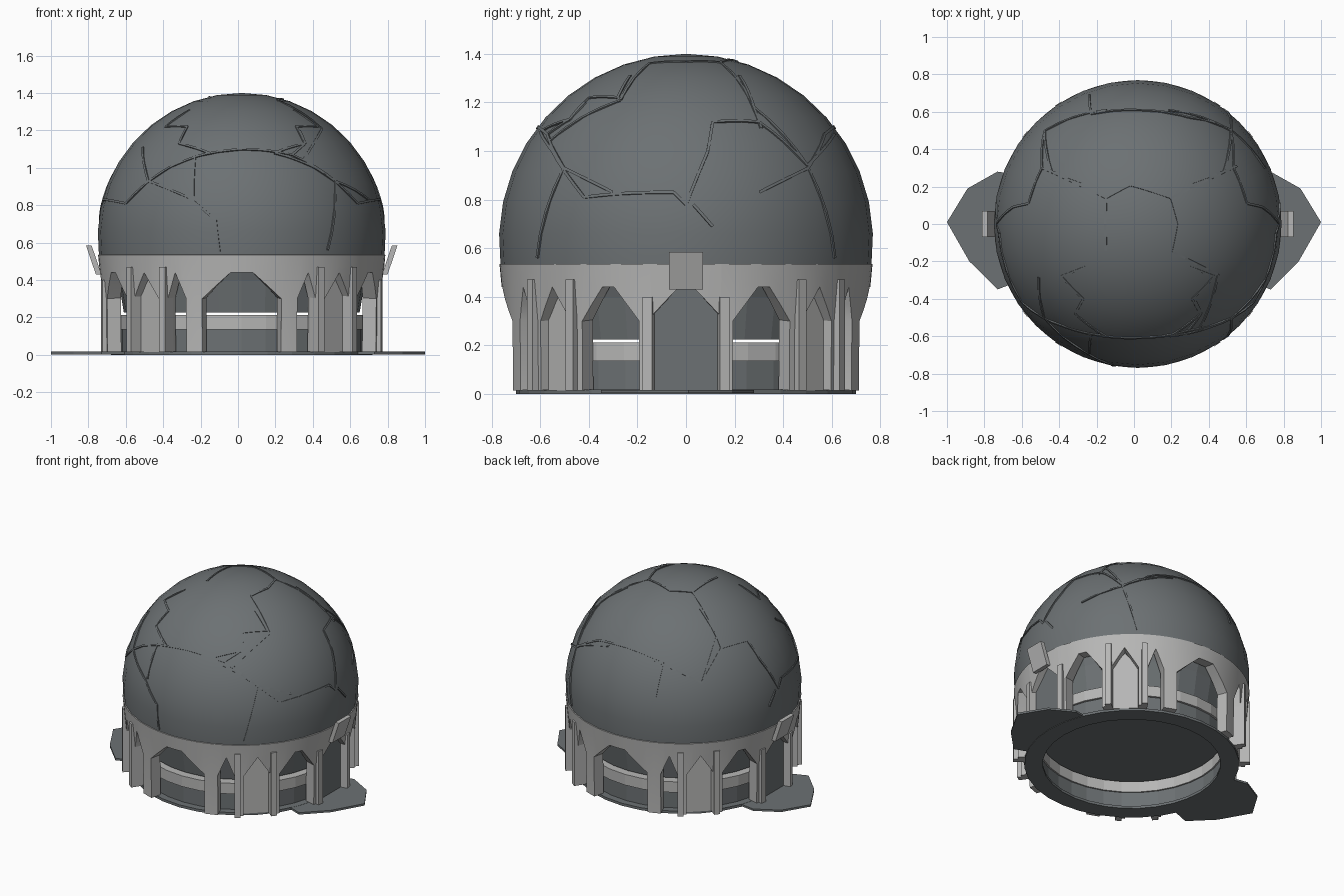
import bpy, bmesh, math
from mathutils import Vector

if "Cube" in bpy.data.objects:
    bpy.data.objects.remove(bpy.data.objects["Cube"])

CX, CZ, R = 0.02, 0.63, 0.77      # dome centre and radius


def mat(name, c):
    m = bpy.data.materials.new(name)
    m.diffuse_color = (*c, 1)
    m.use_nodes = True
    m.node_tree.nodes["Principled BSDF"].inputs["Base Color"].default_value = m.diffuse_color
    return m


SLATE = mat("slate grey", (0.15, 0.165, 0.172))
STONE = mat("pale stone", (0.47, 0.47, 0.465))


def finish(name, bm, material, smooth=False, thick=0, angle=30):
    bmesh.ops.remove_doubles(bm, verts=bm.verts, dist=1e-4)
    bmesh.ops.recalc_face_normals(bm, faces=bm.faces)
    me = bpy.data.meshes.new(name)
    bm.to_mesh(me)
    bm.free()
    ob = bpy.data.objects.new(name, me)
    bpy.context.collection.objects.link(ob)
    me.materials.append(material)
    bpy.ops.object.select_all(action='DESELECT')
    bpy.context.view_layer.objects.active = ob
    ob.select_set(True)
    if thick:
        s = ob.modifiers.new("thickness", 'SOLIDIFY')
        s.thickness, s.offset = thick, -1
        bpy.ops.object.modifier_apply(modifier=s.name)
    if smooth:
        bpy.ops.object.shade_smooth_by_angle(angle=math.radians(angle))
    return ob


def polar(deg, r, z):
    # angle 0 is the front (-y), 90 is +x
    a = math.radians(deg)
    return Vector((CX + r * math.sin(a), -r * math.cos(a), z))


def quad(bm, pts):
    bm.faces.new([bm.verts.new(p) for p in pts])


def lathe(name, profile, material, n=48, closed=False, smooth=True):
    bm = bmesh.new()
    pairs = list(zip(profile, profile[1:] + profile[:1]))
    if not closed:
        pairs.pop()
    for i in range(n):
        a, b = 360 * i / n, 360 * (i + 1) / n
        for (r0, z0), (r1, z1) in pairs:
            pts = [polar(a, r0, z0), polar(b, r0, z0), polar(b, r1, z1), polar(a, r1, z1)]
            if r1 < 1e-5:
                pts.pop()
            quad(bm, pts)
    return finish(name, bm, material, smooth)


def block(name, deg, half, r0, r1, z0, z1, material, lean=0, peak=0):
    # box centred on an angle, optionally leaning outward or with a gable top
    bm = bmesh.new()
    a = math.radians(deg)
    out, side = Vector((math.sin(a), -math.cos(a), 0)), Vector((math.cos(a), math.sin(a), 0))
    outline = [(-half, z0), (half, z0), (half, z1)]
    if peak:
        outline.append((0, z1 + peak))
    outline.append((-half, z1))
    rings = [[bm.verts.new(Vector((CX, 0, z)) + side * s + out * (r + lean * (z - z0)))
              for s, z in outline] for r in (r0, r1)]
    bm.faces.new(rings[0])
    bm.faces.new(rings[1])
    for i in range(len(outline)):
        j = (i + 1) % len(outline)
        bm.faces.new([rings[0][i], rings[0][j], rings[1][j], rings[1][i]])
    return finish(name, bm, material)


# Dome shell
e0 = math.asin((0.53 - CZ) / R)
N = 10
dome = [(R * math.cos(e0 + (math.pi / 2 - e0) * i / N),
         CZ + R * math.sin(e0 + (math.pi / 2 - e0) * i / N)) for i in range(N)]
lathe("dome", dome + [(0, CZ + R)], SLATE, 32)

# Arcade wall: one quarter of spans (angle a, angle b, lower edge a, lower edge b)
S, F = 0.30, 0.015
spans = [(0, 4.5, .44, .44), (4.5, 16.5, .44, S), (16.5, 23.5, F, F),
         (23.5, 28, S, .44), (28, 32, .44, S), (32, 36.5, F, F),
         (36.5, 43.5, S, .44), (43.5, 50.5, .44, S), (50.5, 55, F, F),
         (55, 63, S, .44), (63, 67, .44, .44), (67, 75, .44, S), (75, 79, F, F),
         (79, 90, .32, .47)]


def wall_r(z):
    return 0.745 if z <= S else 0.745 + 0.023 * (z - S) / 0.235


bm = bmesh.new()
for mx in (1, -1):
    for back in (False, True):
        for a, b, za, zb in spans:
            n = max(1, math.ceil((b - a) / 4))
            for i in range(n):
                t0, t1 = i / n, (i + 1) / n
                p, q = a + (b - a) * t0, a + (b - a) * t1
                zp, zq = za + (zb - za) * t0, za + (zb - za) * t1
                if back:
                    p, q = 180 - p, 180 - q
                p, q = p * mx, q * mx
                u, v = max(zp, S), max(zq, S)
                quad(bm, [polar(p, wall_r(u), u), polar(q, wall_r(v), v),
                          polar(q, .768, .535), polar(p, .768, .535)])
                if zp < S:
                    quad(bm, [polar(p, .742, F), polar(q, .742, F),
                              polar(q, .745, S), polar(p, .745, S)])
finish("arcade_wall", bm, STONE, True, 0.075)

# Repeated parts in all four quarters
for mx in (1, -1):
    for back in (0, 1):
        def ang(d):
            return mx * (180 - d if back else d)
        for d in (33.5, 51.5):
            block("buttress_fin", ang(d), .02, .69, .772, F, .47, STONE)
        block("corner_panel", ang(43.5), .085, .685, .70, F, .33, STONE, peak=.10)
        block("door_jamb", ang(78), .02, .68, .765, F, .40, STONE)

# Side doors, tilted plates above them, and porch slabs
for sx in (1, -1):
    block("door", 90 * sx, .14, .69, .705, F, .35, SLATE, peak=.12)
    block("door_plate", 90 * sx, .07, .75, .78, .43, .585, STONE, lean=.34)
    porch = [(.60, .26), (.73, .28), (.89, .19), (1, .01), (.88, -.2), (.73, -.35), (.60, -.30)]
    bm = bmesh.new()
    f = bm.faces.new([bm.verts.new((x * sx, y, .003)) for x, y in porch])
    ext = bmesh.ops.extrude_face_region(bm, geom=[f])
    bmesh.ops.translate(bm, vec=(0, 0, .014),
                        verts=[g for g in ext['geom'] if isinstance(g, bmesh.types.BMVert)])
    finish("porch", bm, SLATE)

# Floor ring, parapet and its pale rail
lathe("floor_ring", [(.58, 0), (.70, 0), (.70, .018), (.58, .018)], SLATE, 32, True, False)
lathe("parapet", [(.61, .015), (.65, .015), (.65, .14), (.61, .14)], SLATE, 32, True, False)
lathe("parapet_rail", [(.60, .135), (.665, .135), (.665, .212), (.60, .212)], STONE, 32, True, False)

# Recessed inner drum hanging below the dome
lathe("inner_drum", [(.70, .53), (.66, .40), (.63, .225), (0, .225)], SLATE, 32, False, False)

# Raised panel seams on the dome, drawn in a flat view and projected to the sphere
C = Vector((CX, 0, CZ))


def project(view, a, b):
    if view == 'top':
        d = Vector((a - CX, b, 0))
        d.z = math.sqrt(max(0, R * R - d.length_squared))
    elif view in ('front', 'back'):
        d = Vector((a - CX, 0, b - CZ))
        d.y = math.sqrt(max(0, R * R - d.length_squared)) * (-1 if view == 'front' else 1)
    else:
        d = Vector((0, a, b - CZ))
        d.x = math.sqrt(max(0, R * R - d.length_squared)) * (1 if view == 'right' else -1)
    return d.normalized()


def seam(bm, view, pts, w=0.006):
    dirs = [project(view, *p) for p in pts]
    for d0, d1 in zip(dirs, dirs[1:]):
        side = d0.cross(d1).normalized() * w
        path = [d0.lerp(d1, i / 4).normalized() for i in range(5)]
        for p, q in zip(path, path[1:]):
            p, q, lo = C + p * (R + .003), C + q * (R + .003), -0.012
            dp, dq = (p - C).normalized() * lo, (q - C).normalized() * lo
            quad(bm, [p - side, q - side, q + side, p + side])
            quad(bm, [p - side + dp, q - side + dq, q - side, p - side])
            quad(bm, [p + side, q + side, q + side + dq, p + side + dp])


front = [[(-.24, .85), (-.23, 1.06), (.03, 1.10), (.29, 1.07), (.52, .93), (.70, .83)],
         [(.52, .93), (.48, .56)], [(.29, 1.07), (.36, 1.13), (.33, 1.2)],
         [(-.51, 1.11), (-.48, .93), (-.26, .84), (-.12, .72), (-.10, .55)]]
side = [[(-.23, 1.31), (-.28, 1.22), (-.40, 1.22), (-.48, 1.13), (-.60, 1.08), (-.55, 1.0),
         (-.42, .81), (-.05, .83), (0, .78), (.09, 1.0), (.11, 1.12), (.30, 1.12),
         (.50, .94), (.61, 1.07)], [(.22, 1.31), (.28, 1.18), (.50, .94)],
        [(.03, .78), (.11, .69)]]
top = [[(.45, -.27), (.21, -.15), (.24, 0), (.20, .14), (-.02, .21), (-.15, .14), (-.15, -.14)],
       [(-.15, .14), (-.49, .3)], [(.20, .14), (.55, .31)], [(.45, -.27), (.35, -.56)]]
bm = bmesh.new()
for v, lines in (('front', front), ('back', front[:2]), ('right', side), ('left', side), ('top', top)):
    for line in lines:
        seam(bm, v, line)
finish("dome_seams", bm, SLATE)
